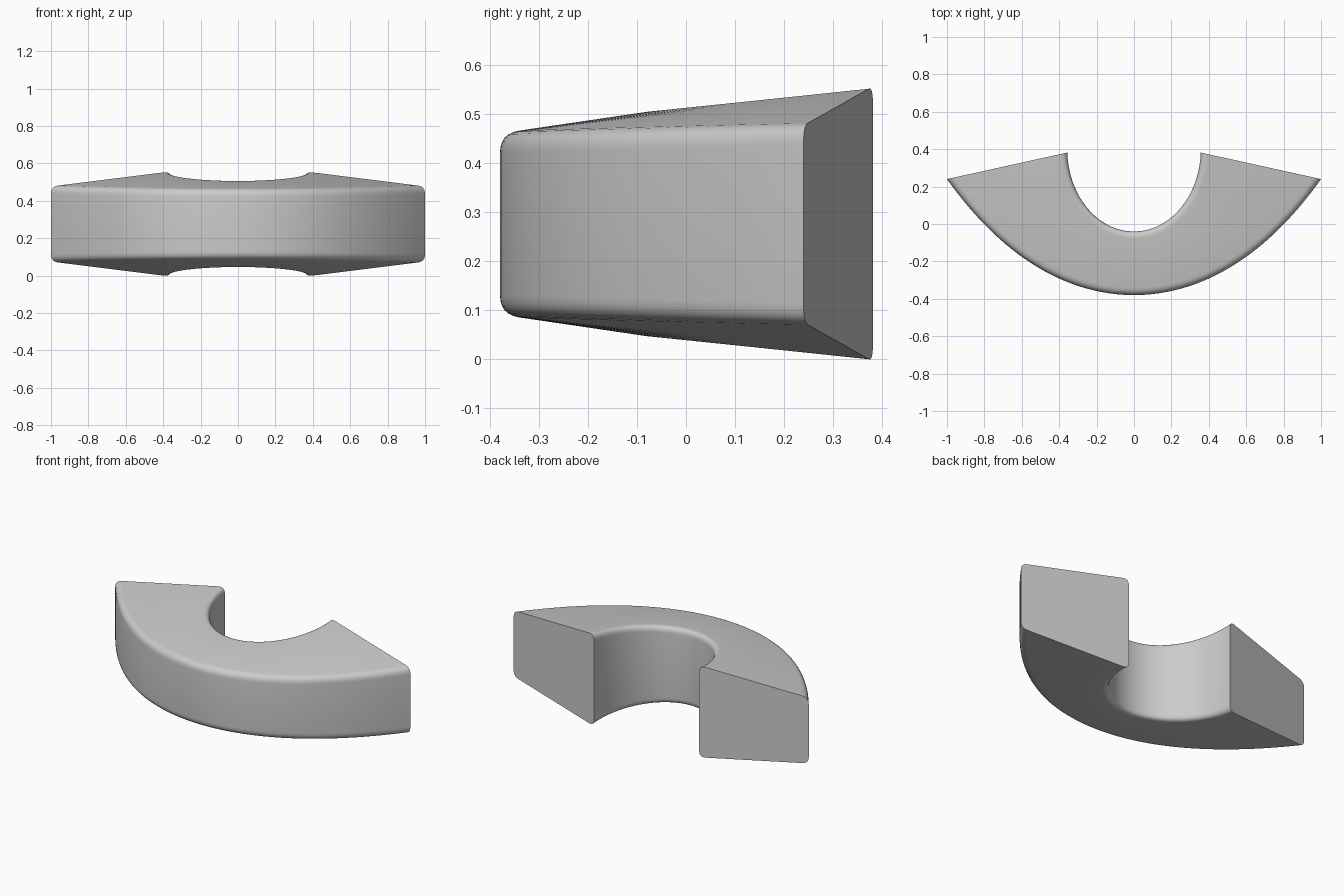
import bpy, bmesh, math
from mathutils import Vector

if "Cube" in bpy.data.objects:
    bpy.data.objects.remove(bpy.data.objects["Cube"])

MID_Z = 0.276      # the block is symmetric above and below this height
STATIONS = 64      # cross-sections along the arc
FILLET = 0.04      # length trimmed off each side of a section corner
ARC_STEPS = 6


def inner_point(t):
    # hollow: part of an ellipse opening to the back
    end = math.acos((0.40 - 0.382) / 0.44)
    a = t * end
    return Vector((0.357 * math.sin(a), 0.40 - 0.44 * math.cos(a)))


def outer_point(t):
    # shallow bow-shaped front
    return Vector((t, -0.38 + 0.54 * t**2 + 0.08 * t**4))


def section(t):
    # tapered quadrilateral with rounded corners, tall on the inner side
    pi, po = inner_point(t), outer_point(t)
    width = (po - pi).length
    hi = 0.235 + 0.046 * (pi.y + 0.04) / 0.422
    ho = 0.185 + 0.016 * t**2
    corners = [Vector(c) for c in ((0, -hi), (width, -ho), (width, ho), (0, hi))]
    pts = []
    for i, c in enumerate(corners):
        a = c + (corners[i - 1] - c).normalized() * FILLET
        b = c + (corners[(i + 1) % 4] - c).normalized() * FILLET
        for k in range(ARC_STEPS + 1):
            u = k / ARC_STEPS
            p = a * (1 - u)**2 + c * 2 * u * (1 - u) + b * u**2
            xy = pi.lerp(po, p.x / width)
            pts.append((xy.x, xy.y, MID_Z + p.y))
    return pts


# Loft the sections and cap the two ends
bm = bmesh.new()
rings = [[bm.verts.new(p) for p in section(-1 + 2 * i / STATIONS)]
         for i in range(STATIONS + 1)]
for r0, r1 in zip(rings, rings[1:]):
    n = len(r0)
    for j in range(n):
        k = (j + 1) % n
        bm.faces.new((r0[j], r0[k], r1[k], r1[j]))
bm.faces.new(rings[0])
bm.faces.new(rings[-1])
bmesh.ops.recalc_face_normals(bm, faces=bm.faces)

mesh = bpy.data.meshes.new("curved_block")
bm.to_mesh(mesh)
bm.free()
block = bpy.data.objects.new("curved_block", mesh)
bpy.context.collection.objects.link(block)
bpy.context.view_layer.objects.active = block
block.select_set(True)
bpy.ops.object.shade_smooth_by_angle(angle=math.radians(35))
